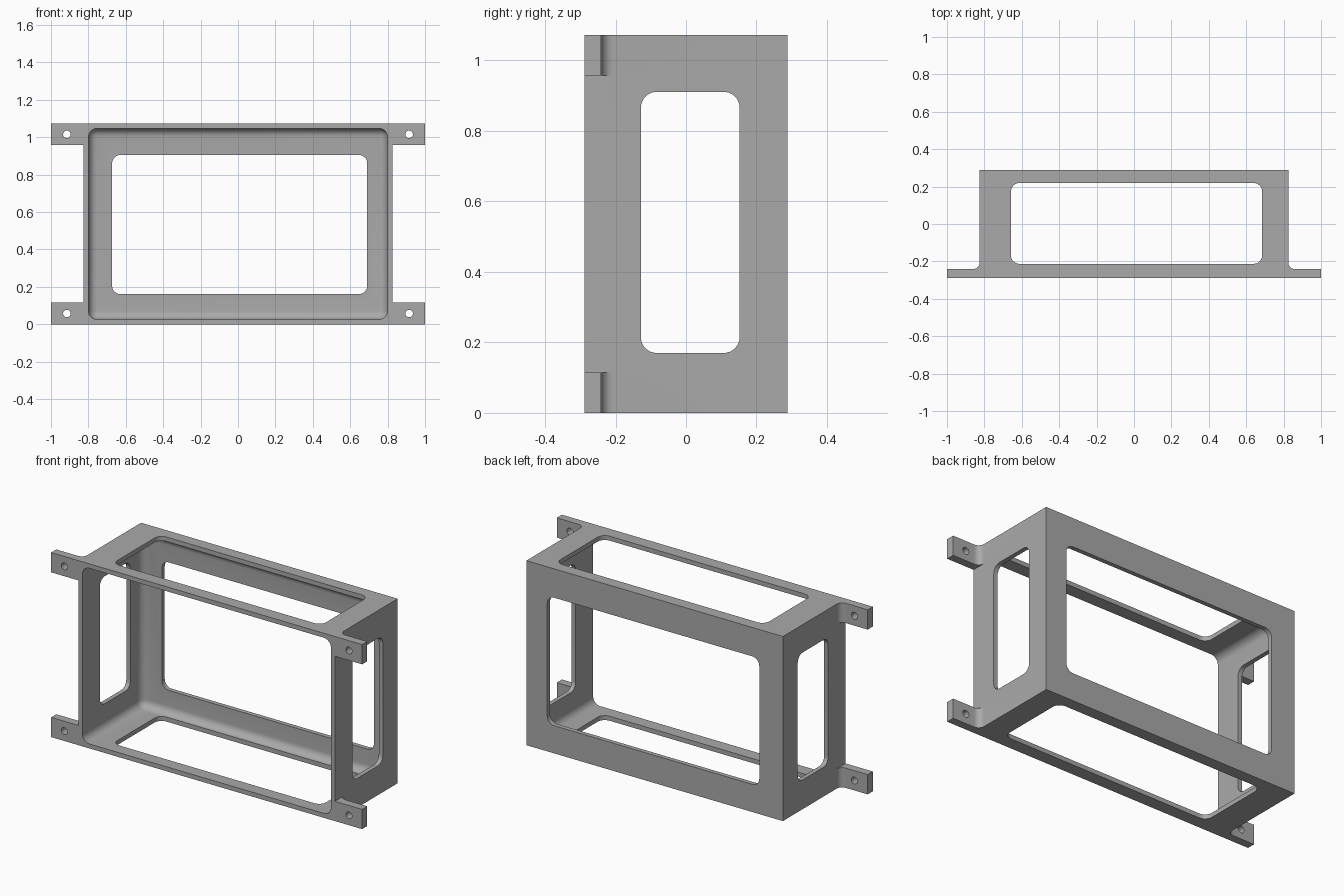
import bpy, bmesh, math
from mathutils import Vector

if "Cube" in bpy.data.objects:
    bpy.data.objects.remove(bpy.data.objects["Cube"], do_unlink=True)

W, D, H = 0.825, 0.288, 1.073     # half width, half depth, height
WALL, R = 0.026, 0.045            # sheet thickness, corner radius
TAB_H, TAB_T, FILLET = 0.115, 0.047, 0.035

grey = bpy.data.materials.new("satin grey")
grey.use_nodes = True
grey.diffuse_color = (0.40, 0.40, 0.40, 1)
grey.node_tree.nodes["Principled BSDF"].inputs["Base Color"].default_value = grey.diffuse_color


def add_object(name, bm):
    bmesh.ops.recalc_face_normals(bm, faces=bm.faces)
    mesh = bpy.data.meshes.new(name)
    bm.to_mesh(mesh)
    bm.free()
    mesh.materials.append(grey)
    obj = bpy.data.objects.new(name, mesh)
    bpy.context.collection.objects.link(obj)
    return obj


def box(name, low, high, axes="", radius=R):
    """Box between two corners; edges along the named axes are rounded."""
    low, high = Vector(low), Vector(high)
    bm = bmesh.new()
    bmesh.ops.create_cube(bm, size=1)
    for v in bm.verts:
        v.co = (low + high) / 2 + v.co * (high - low)
    if axes:
        edges = [e for e in bm.edges
                 if any(abs((e.verts[0].co - e.verts[1].co)["xyz".index(a)]) > 1e-4 for a in axes)]
        bmesh.ops.bevel(bm, geom=edges, offset=radius, segments=8, profile=0.5, affect='EDGES')
    return add_object(name, bm)


def prism(name, points, direction):
    bm = bmesh.new()
    face = bm.faces.new([bm.verts.new(p) for p in points])
    new = bmesh.ops.extrude_face_region(bm, geom=[face])["geom"]
    bmesh.ops.translate(bm, vec=direction, verts=[g for g in new if isinstance(g, bmesh.types.BMVert)])
    return add_object(name, bm)


def combine(target, tool, operation):
    mod = target.modifiers.new(operation.lower(), 'BOOLEAN')
    mod.operation, mod.object, mod.solver = operation, tool, 'EXACT'
    bpy.context.view_layer.objects.active = target
    bpy.ops.object.modifier_apply(modifier=mod.name)
    bpy.data.objects.remove(tool, do_unlink=True)


# Outer shell, hollowed from the open front with rounded inside corners
frame = box("mounting_frame", (-W, -D, 0), (W, D, H))
cavity = box("cavity_cutter", (WALL - W, -D - 0.3, WALL), (W - WALL, D - WALL, H - WALL), "xyz")
combine(frame, cavity, 'DIFFERENCE')

# Mounting tabs with a filleted root and a screw hole
for side in (-1, 1):
    back = TAB_T - D
    outline = [(W - 0.012, -D), (1, -D), (1, back)]
    for i in range(9):
        a = math.radians(270 - i * 90 / 8)
        outline.append((W + FILLET + FILLET * math.cos(a), back + FILLET + FILLET * math.sin(a)))
    outline.append((W - 0.012, back + FILLET))
    for z in (0, H - TAB_H):
        tab = prism("mounting_tab", [(side * x, y, z) for x, y in outline], (0, 0, TAB_H))
        combine(frame, tab, 'UNION')
        ring = [math.tau * i / 24 for i in range(24)]
        hole = prism("hole_cutter",
                     [(side * 0.915 + 0.02 * math.cos(a), -D - 0.05, z + TAB_H / 2 + 0.02 * math.sin(a))
                      for a in ring], (0, 0.15, 0))
        combine(frame, hole, 'DIFFERENCE')

# Rounded windows through the back, the two sides, and the top and bottom
windows = [
    ((-0.673, 0, 0.161), (0.691, 0.5, 0.905), "y"),
    ((-0.95, -0.128, 0.17), (0.95, 0.152, 0.911), "x"),
    ((-0.658, -0.213, -0.2), (0.685, 0.219, 1.3), "z"),
]
for low, high, axis in windows:
    combine(frame, box("window_cutter", low, high, axis), 'DIFFERENCE')

# Smooth fillets, crisp sheet edges
bpy.ops.object.select_all(action='DESELECT')
frame.select_set(True)
bpy.context.view_layer.objects.active = frame
bpy.ops.object.shade_smooth_by_angle(angle=math.radians(30))
